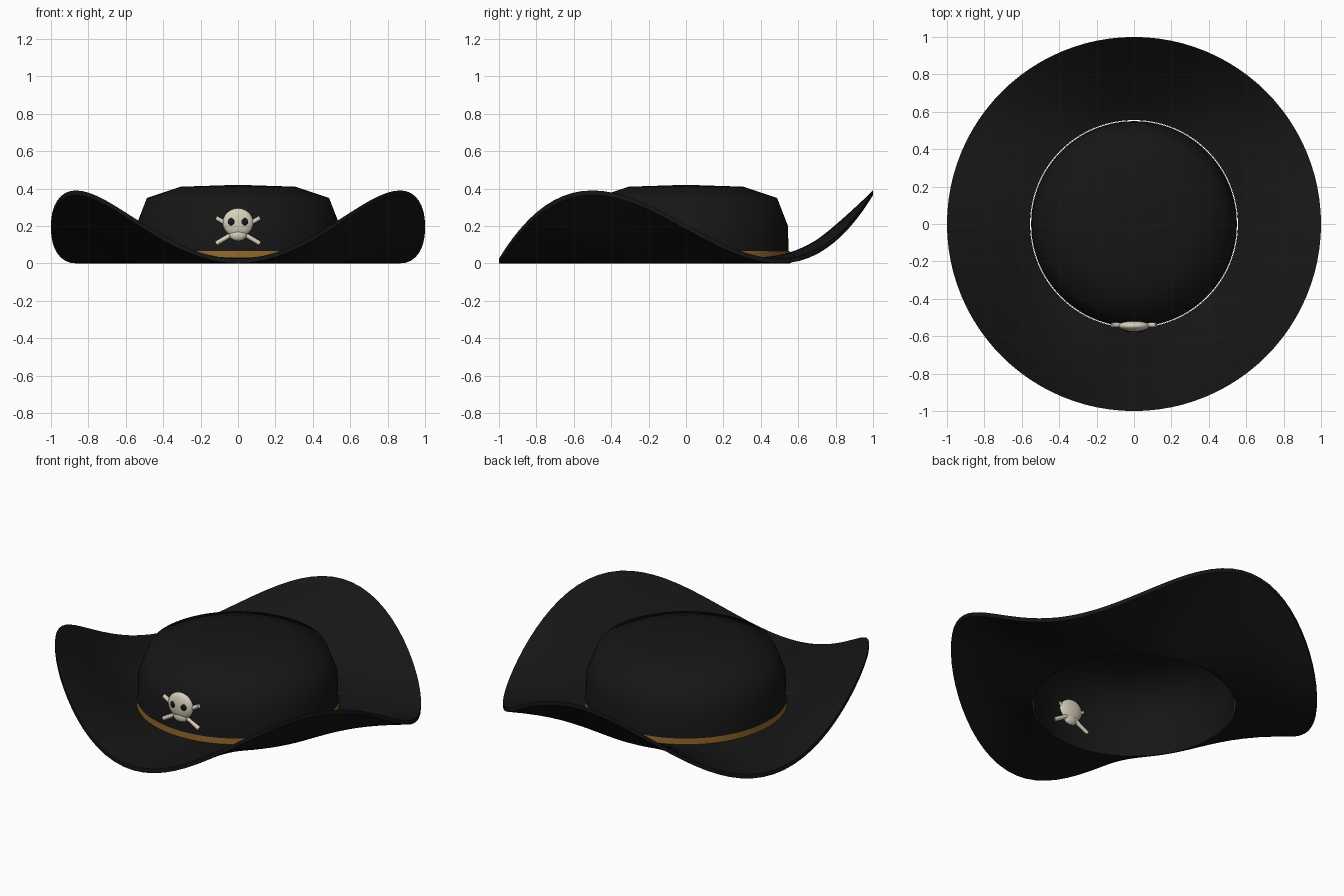
import bpy, bmesh
from math import sin, cos, pi, radians, atan2, hypot

if "Cube" in bpy.data.objects:
    bpy.data.objects.remove(bpy.data.objects["Cube"])


def material(name, rgb):
    m = bpy.data.materials.new(name)
    m.diffuse_color = (*rgb, 1)
    m.use_nodes = True
    m.node_tree.nodes["Principled BSDF"].inputs["Base Color"].default_value = m.diffuse_color
    return m


BLACK = material("black_felt", (0.008, 0.008, 0.008))
GOLD = material("gold_ribbon", (0.30, 0.14, 0.025))
BONE = material("bone", (0.68, 0.63, 0.50))


def lathe(name, profile, mat, seg=96, lift=None, closed=False, angle=35):
    """Spin (radius, z) points round z; lift(r, a) raises each point."""
    bm = bmesh.new()
    rings = []
    for r, z in profile:
        if r == 0:
            rings.append([bm.verts.new((0, 0, z))] * seg)
            continue
        ring = []
        for i in range(seg):
            a = 2 * pi * i / seg
            h = lift(r, a) if lift else 0
            ring.append(bm.verts.new((r * cos(a), r * sin(a), z + h)))
        rings.append(ring)
    pairs = list(zip(rings, rings[1:]))
    if closed:
        pairs.append((rings[-1], rings[0]))
    for lo, hi in pairs:
        for i in range(seg):
            j = (i + 1) % seg
            quad = [lo[i], lo[j], hi[j], hi[i]]
            bm.faces.new(list(dict.fromkeys(quad)))
    if closed:
        bmesh.ops.recalc_face_normals(bm, faces=bm.faces)
    me = bpy.data.meshes.new(name)
    bm.to_mesh(me)
    bm.free()
    ob = bpy.data.objects.new(name, me)
    bpy.context.collection.objects.link(ob)
    finish(ob, name, mat, angle)
    return ob


def finish(ob, name, mat, angle=40):
    ob.name = name
    ob.data.materials.append(mat)
    bpy.ops.object.select_all(action='DESELECT')
    ob.select_set(True)
    bpy.context.view_layer.objects.active = ob
    bpy.ops.object.shade_smooth_by_angle(angle=radians(angle))


def ellipsoid(name, loc, scale, mat, seg=20, rings=12):
    bpy.ops.mesh.primitive_uv_sphere_add(segments=seg, ring_count=rings, location=loc)
    ob = bpy.context.object
    ob.scale = scale
    finish(ob, name, mat)


# Brim: a ring turned up in three lobes (one at the back, two at the front sides)
R_IN, R_OUT, RISE = 0.556, 1.0, 0.365


def lobes(r, a):
    t = max(0, (r - R_IN) / (R_OUT - R_IN))
    return RISE * t ** 1.2 * (1 + cos(3 * (a - pi / 2))) / 2


N = 12
radii = [R_IN + (R_OUT - R_IN) * k / N for k in range(N + 1)]
under = [(r, 0) for r in radii]
upper = [(r, 0.032 - 0.007 * k / N) for k, r in enumerate(radii)]
lathe("brim", under + upper[::-1], BLACK, lift=lobes, closed=True)

# Crown: open shell
lathe("crown", [(0.55, 0), (0.545, 0.2), (0.487, 0.35), (0.307, 0.41), (0, 0.42)],
      BLACK, angle=60)

# Ribbon round the foot of the crown
lathe("hat_band", [(0.554, 0.005), (0.553, 0.067)], GOLD)

# Skull badge on the front
ellipsoid("skull", (0, -0.545, 0.218), (0.082, 0.03, 0.077), BONE)
ellipsoid("jaw", (0, -0.547, 0.152), (0.047, 0.023, 0.032), BONE)
for s, side in ((-1, "left"), (1, "right")):
    ellipsoid("eye_socket_" + side, (s * 0.033, -0.567, 0.222),
              (0.021, 0.01, 0.021), BLACK, 16, 8)
    # Crossed bones
    dx, dz = s * 0.235, 0.138
    bpy.ops.mesh.primitive_cylinder_add(vertices=10, radius=0.0125, depth=hypot(dx, dz),
                                        location=(0, -0.54, 0.175),
                                        rotation=(0, atan2(dx, dz), 0))
    finish(bpy.context.object, "crossbone_" + side, BONE)
